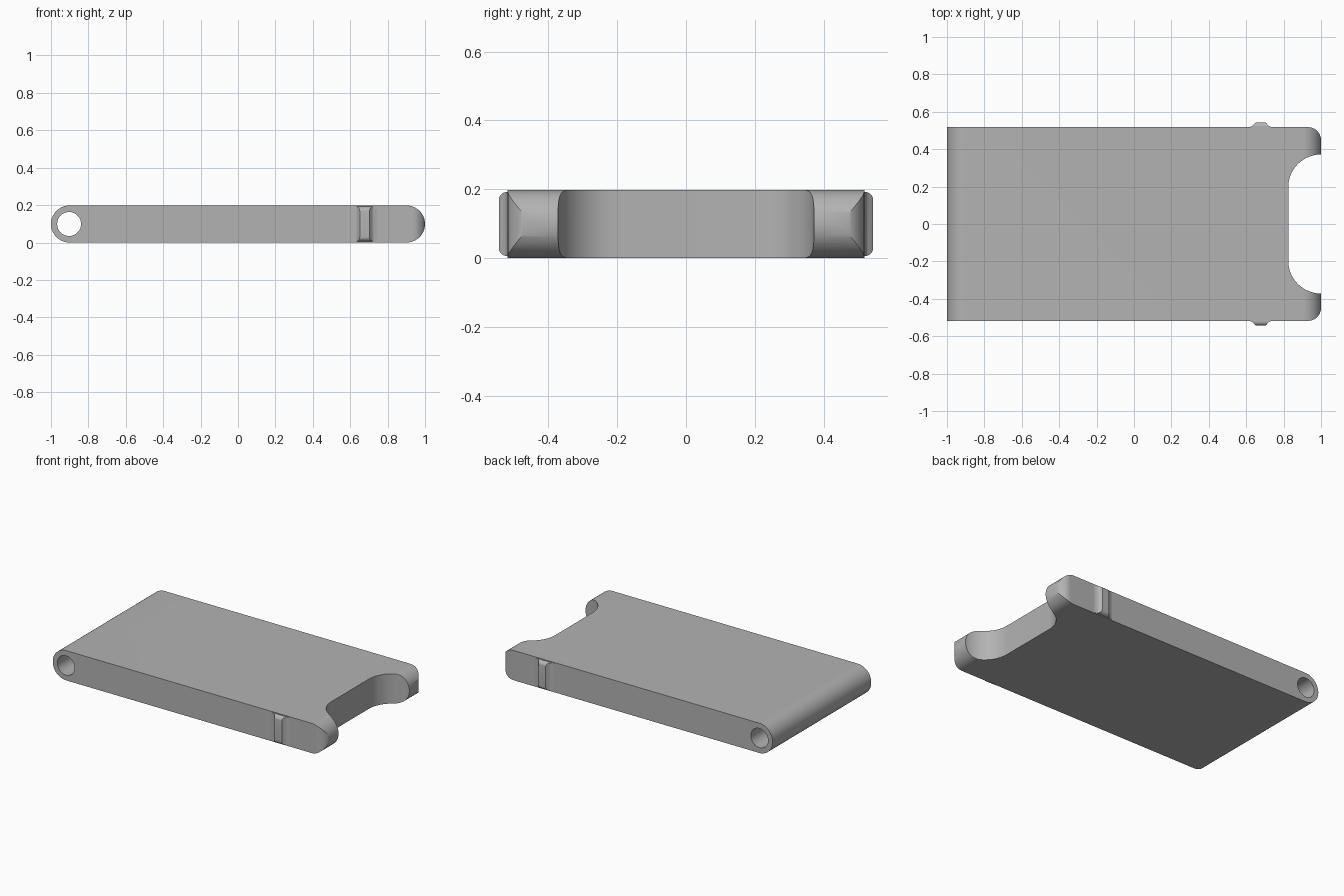
import bpy, bmesh
from math import sin, cos, radians
from mathutils import Vector

if "Cube" in bpy.data.objects:
    bpy.data.objects.remove(bpy.data.objects["Cube"], do_unlink=True)

LENGTH, HALF_W, H = 2.0, 0.518, 0.198
R = H / 2

grey = bpy.data.materials.new("plain grey")
grey.use_nodes = True
grey.diffuse_color = (0.45, 0.45, 0.45, 1)
grey.node_tree.nodes["Principled BSDF"].inputs["Base Color"].default_value = (0.45, 0.45, 0.45, 1)


def arc(cx, cy, r, start, end, n=16):
    angles = [radians(start + (end - start) * i / n) for i in range(n + 1)]
    return [(cx + r * cos(a), cy + r * sin(a)) for a in angles]


def prism(name, outline, axis, low, high):
    """Extrude a 2D outline along x, y or z."""
    place = {"x": lambda p: (low, p[0], p[1]),
             "y": lambda p: (p[0], low, p[1]),
             "z": lambda p: (p[0], p[1], low)}[axis]
    bm = bmesh.new()
    face = bm.faces.new([bm.verts.new(place(p)) for p in outline])
    new = bmesh.ops.extrude_face_region(bm, geom=[face])["geom"]
    shift = Vector([(high - low) * (axis == a) for a in "xyz"])
    bmesh.ops.translate(bm, vec=shift, verts=[g for g in new if isinstance(g, bmesh.types.BMVert)])
    bmesh.ops.recalc_face_normals(bm, faces=bm.faces)
    mesh = bpy.data.meshes.new(name)
    bm.to_mesh(mesh)
    bm.free()
    mesh.materials.append(grey)
    obj = bpy.data.objects.new(name, mesh)
    bpy.context.collection.objects.link(obj)
    return obj


def select(obj):
    bpy.ops.object.select_all(action="DESELECT")
    obj.select_set(True)
    bpy.context.view_layer.objects.active = obj


def cut(obj, cutter, operation):
    select(obj)
    mod = obj.modifiers.new("cut", "BOOLEAN")
    mod.operation, mod.object, mod.solver = operation, cutter, "EXACT"
    bpy.ops.object.modifier_apply(modifier=mod.name)
    bpy.data.objects.remove(cutter, do_unlink=True)


def smooth(obj):
    select(obj)
    bpy.ops.object.shade_smooth_by_angle(angle=radians(30))


# Slab with fully rounded ends
side = arc(1 - R, R, R, -90, 90, 32) + arc(R - 1, R, R, 90, 270, 32)
body = prism("body", side, "y", -HALF_W, HALF_W)

# Plan outline: rounded front corners and a filleted notch between two prongs
corner, notch_r, notch_y = 0.07, 0.175, 0.197
upper = arc(1.0, notch_y, notch_r, 180, 90) + arc(1 - corner, HALF_W - corner, corner, 0, 90)
plan = upper + [(-1.1, HALF_W), (-1.1, -HALF_W)] + [(x, -y) for x, y in reversed(upper)]
cut(body, prism("plan_cutter", plan, "z", -0.1, H + 0.1), "INTERSECT")

# Hinge pin hole through the closed end
cut(body, prism("hole_cutter", arc(-0.903, R, 0.064, 0, 348.75, 31), "y", -1, 1), "DIFFERENCE")
smooth(body)

# Snap ribs on both long sides, flared at the foot and rounded at the ends
for side_name, s in (("left", 1), ("right", -1)):
    base, mid, rise = HALF_W - 0.01, 0.677, 0.026
    half = [(0.07, 0), (0.053, 0.002), (0.041, 0.008), (0.034, 0.017), (0.026, rise)]
    flank = [(mid + dx, HALF_W + dy) for dx, dy in half]
    outline = [(mid + 0.07, base)] + flank
    outline += [(2 * mid - x, y) for x, y in reversed(outline)]
    rib = prism(side_name + "_side_rib", [(x, s * y) for x, y in outline], "z", 0, H)
    r = 0.024
    tip = HALF_W + rise
    ends = arc(tip - r, 0.006 + r, r, -90, 0, 8) + arc(tip - r, H - 0.006 - r, r, 0, 90, 8)
    ends += [(0.4, H - 0.006), (0.4, 0.006)]
    cut(rib, prism("rib_end_cutter", [(s * y, z) for y, z in ends], "x", 0.5, 0.9), "INTERSECT")
    smooth(rib)
